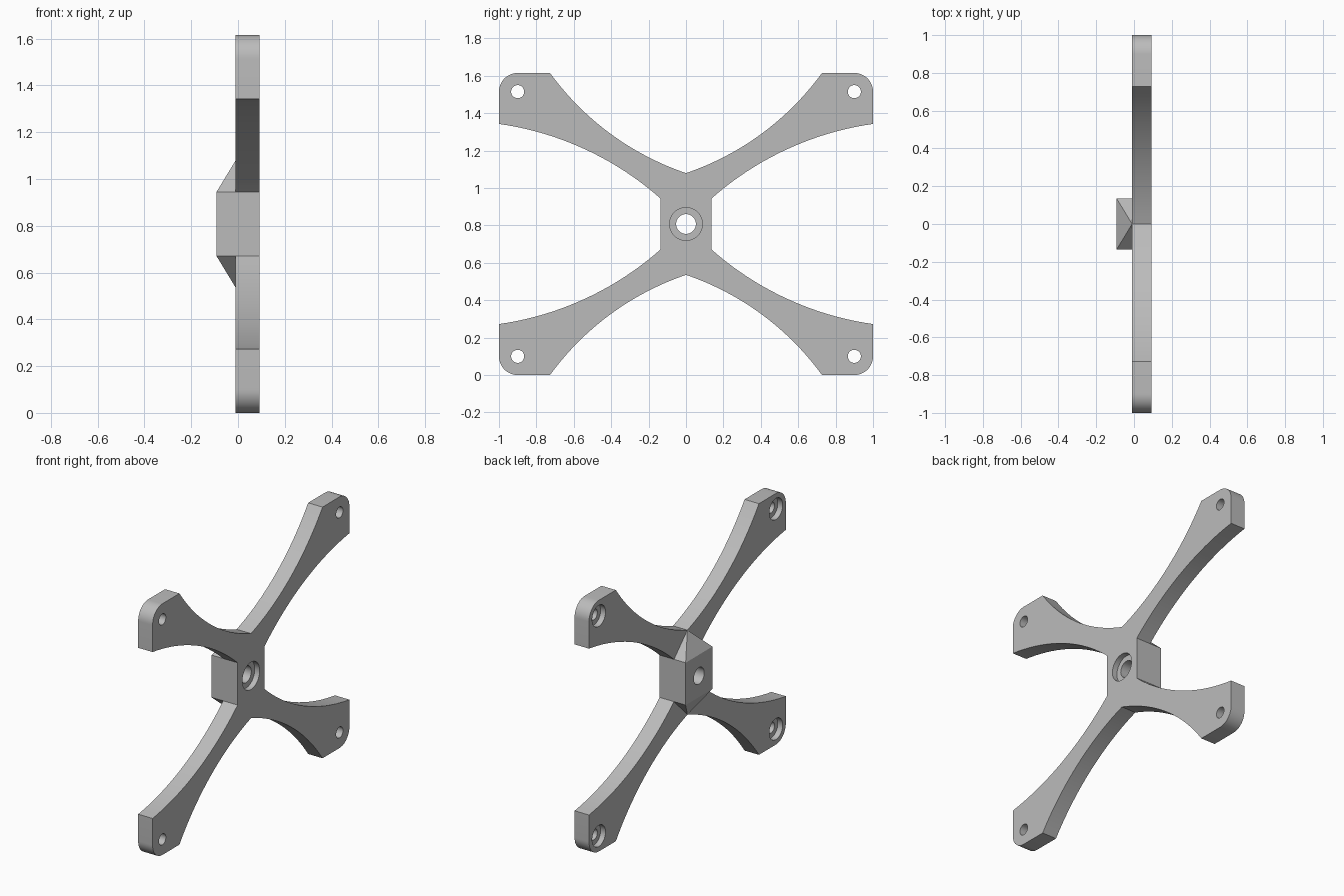
import bpy, bmesh, math
from mathutils import Vector

if "Cube" in bpy.data.objects:
    bpy.data.objects.remove(bpy.data.objects["Cube"])

ZC = 0.8075                 # centre height
X0, X1 = -0.01, 0.0925      # plate back and front
XB = -0.0925                # rear of hub block

grey = bpy.data.materials.new("plain grey")
grey.diffuse_color = (0.5, 0.5, 0.5, 1)
grey.use_nodes = True
grey.node_tree.nodes["Principled BSDF"].inputs["Base Color"].default_value = grey.diffuse_color


def add_object(name, bm):
    bmesh.ops.recalc_face_normals(bm, faces=bm.faces)
    mesh = bpy.data.meshes.new(name)
    bm.to_mesh(mesh)
    bm.free()
    mesh.materials.append(grey)
    ob = bpy.data.objects.new(name, mesh)
    bpy.context.collection.objects.link(ob)
    return ob


def arc(a, b, sagitta, n=20):
    """Circular arc from a to b, bowed to the right of travel by sagitta."""
    a, b = Vector(a), Vector(b)
    d = b - a
    right = Vector((d.y, -d.x)).normalized()
    half = d.length / 2
    s = abs(sagitta)
    r = (half * half + s * s) / (2 * s)
    t = math.asin(half / r)
    sign = 1 if sagitta > 0 else -1
    pts = []
    for i in range(n + 1):
        u = -t + 2 * t * i / n
        pts.append((a + b) / 2 + d.normalized() * (r * math.sin(u))
                   + right * sign * (r * math.cos(u) - (r - s)))
    return pts


def cylinder(name, y, z, r, xa, xb):
    bm = bmesh.new()
    ring = [bm.verts.new((xa, y + r * math.cos(math.tau * i / 48),
                          z + r * math.sin(math.tau * i / 48))) for i in range(48)]
    face = bm.faces.new(ring)
    ext = bmesh.ops.extrude_face_region(bm, geom=[face])["geom"]
    bmesh.ops.translate(bm, vec=(xb - xa, 0, 0),
                        verts=[v for v in ext if isinstance(v, bmesh.types.BMVert)])
    return add_object(name, bm)


def combine(ob, tool, operation):
    mod = ob.modifiers.new("bool", 'BOOLEAN')
    mod.operation, mod.solver, mod.object = operation, 'EXACT', tool
    bpy.context.view_layer.update()
    ev = ob.evaluated_get(bpy.context.evaluated_depsgraph_get())
    mesh = bpy.data.meshes.new_from_object(ev)
    ob.modifiers.clear()
    ob.data = mesh
    bpy.data.objects.remove(tool)


# Outline of one quarter, relative to the centre: top notch, arm, hub side
quarter = arc((0, 0.272), (0.727, ZC), 0.07)
quarter += [Vector((0.9 + 0.1 * math.sin(a), ZC - 0.1 + 0.1 * math.cos(a)))
            for a in [math.pi / 2 * i / 12 for i in range(13)]]
quarter += arc((1.0, 0.535), (0.136, 0.136), 0.07)

# Mirror the quarter into the full cross-shaped outline
half = quarter + [Vector((p.x, -p.y)) for p in reversed(quarter)]
outline = half[:-1] + [Vector((-p.x, p.y)) for p in reversed(half)][:-1]

# Cross plate
bm = bmesh.new()
face = bm.faces.new([bm.verts.new((X0, p.x, ZC + p.y)) for p in outline])
ext = bmesh.ops.extrude_face_region(bm, geom=[face])["geom"]
bmesh.ops.translate(bm, vec=(X1 - X0, 0, 0),
                    verts=[v for v in ext if isinstance(v, bmesh.types.BMVert)])
bracket = add_object("cross_bracket", bm)

# Rear hub block with pointed buttresses above and below
bm = bmesh.new()
for s in (1, -1):
    for y in (-0.136, 0.136):
        for x in (XB, X0):
            bm.verts.new((x, y, ZC + s * 0.136))
    bm.verts.new((X0, 0, ZC + s * 0.272))
bmesh.ops.convex_hull(bm, input=bm.verts)
bmesh.ops.dissolve_limit(bm, angle_limit=0.01, verts=bm.verts, edges=bm.edges)
combine(bracket, add_object("hub_block", bm), 'UNION')

# Centre bore with a front counterbore
combine(bracket, cylinder("bore", 0, ZC, 0.053, -0.3, 0.3), 'DIFFERENCE')
combine(bracket, cylinder("recess", 0, ZC, 0.088, X1 - 0.035, 0.3), 'DIFFERENCE')

# Corner screw holes with rear counterbores
for y in (-0.9, 0.9):
    for s in (-1, 1):
        z = ZC + s * (ZC - 0.1)
        combine(bracket, cylinder("hole", y, z, 0.035, -0.3, 0.3), 'DIFFERENCE')
        combine(bracket, cylinder("recess", y, z, 0.068, -0.3, X0 + 0.035), 'DIFFERENCE')

bpy.context.view_layer.objects.active = bracket
bracket.select_set(True)
bpy.ops.object.shade_smooth_by_angle(angle=math.radians(25))
